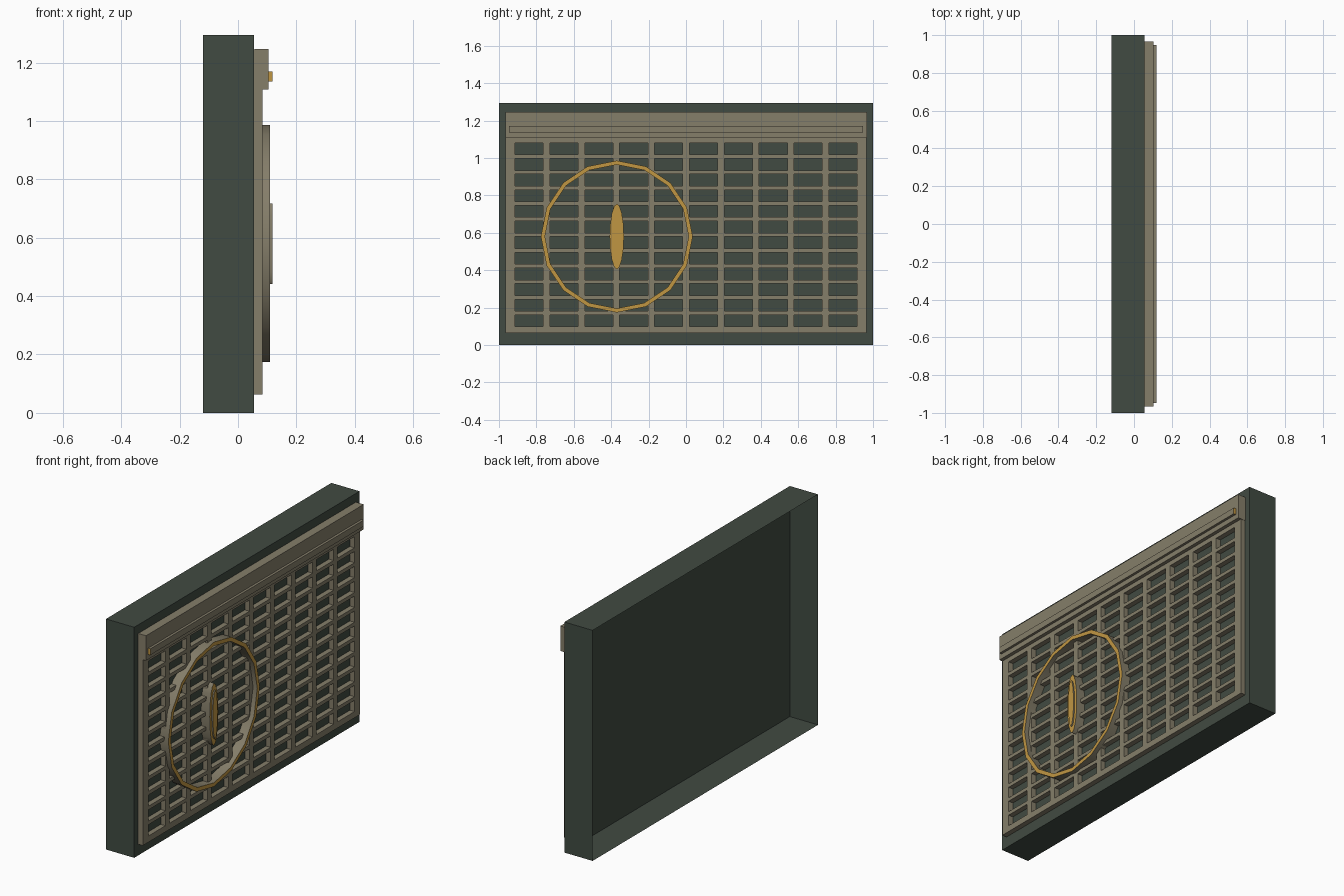
import bpy, bmesh, math

if "Cube" in bpy.data.objects:
    bpy.data.objects.remove(bpy.data.objects["Cube"])


def material(name, rgb):
    m = bpy.data.materials.new(name)
    m.diffuse_color = (*rgb, 1)
    m.use_nodes = True
    m.node_tree.nodes["Principled BSDF"].inputs["Base Color"].default_value = m.diffuse_color
    return m


GREEN = material("dark_green", (0.053, 0.070, 0.054))
KHAKI = material("khaki", (0.235, 0.209, 0.144))
GOLD = material("gold", (0.53, 0.305, 0.055))


def finish(name, bm, mats, smooth=False):
    me = bpy.data.meshes.new(name)
    bm.to_mesh(me)
    bm.free()
    for m in mats:
        me.materials.append(m)
    ob = bpy.data.objects.new(name, me)
    bpy.context.collection.objects.link(ob)
    if smooth:
        bpy.ops.object.select_all(action='DESELECT')
        ob.select_set(True)
        bpy.context.view_layer.objects.active = ob
        bpy.ops.object.shade_smooth_by_angle(angle=math.radians(40))
    return ob


def box_mesh(lo, hi):
    bm = bmesh.new()
    bmesh.ops.create_cube(bm, size=1)
    for v in bm.verts:
        for i in range(3):
            v.co[i] = lo[i] if v.co[i] < 0 else hi[i]
    return bm


# Housing: thin shell, open at the back (-x)
bm = box_mesh((-0.12, -1, 0), (0.055, 1, 1.295))
bm.normal_update()
bmesh.ops.delete(bm, geom=[f for f in bm.faces if f.normal.x < -0.9], context='FACES')
finish("housing", bm, [GREEN])

# Grille: flat lattice of 10 x 12 openings, extruded back to the housing
ys = [-0.965]
for i in range(10):
    ys += [-0.914 + i * 0.1865, -0.764 + i * 0.1865]
ys.append(0.965)
zs = [0.063]
for j in range(12):
    zs += [0.098 + j * 0.0836, 0.161 + j * 0.0836]
zs.append(1.245)
bm = bmesh.new()
grid = [[bm.verts.new((0.084, y, z)) for z in zs] for y in ys]
for i in range(len(ys) - 1):
    for j in range(len(zs) - 1):
        if not (i % 2 and j % 2):
            bm.faces.new((grid[i][j], grid[i + 1][j], grid[i + 1][j + 1], grid[i][j + 1]))
bmesh.ops.delete(bm, geom=[v for v in bm.verts if not v.link_faces], context='VERTS')
rim = [e for e in bm.edges if e.is_boundary]
walls = bmesh.ops.extrude_edge_only(bm, edges=rim)
for v in walls["geom"]:
    if isinstance(v, bmesh.types.BMVert):
        v.co.x = 0.055
bmesh.ops.recalc_face_normals(bm, faces=bm.faces[:])
bm.normal_update()
front = next(f for f in bm.faces if abs(f.normal.x) > 0.9)
if front.normal.x < 0:
    bmesh.ops.reverse_faces(bm, faces=bm.faces[:])
finish("grille", bm, [KHAKI])

# Header rail across the top
finish("header_rail", box_mesh((0.056, -0.965, 1.107), (0.104, 0.967, 1.247)), [KHAKI])

# Trim strip on the header, with gold ends
bm = box_mesh((0.104, -0.947, 1.135), (0.118, 0.947, 1.17))
bm.normal_update()
for f in bm.faces:
    f.material_index = int(abs(f.normal.y) > 0.9)
finish("trim_strip", bm, [KHAKI, GOLD])


def emblem(name, outer, inner, x0, x1, seg=16):
    """Elliptical ring (or disc if inner is None): khaki sides, gold front."""
    bm = bmesh.new()

    def loop(r, x):
        return [bm.verts.new((x, -0.37 + r[0] * math.cos(math.tau * i / seg),
                              0.58 + r[1] * math.sin(math.tau * i / seg))) for i in range(seg)]

    def bridge(a, b, mat):
        for i in range(seg):
            k = (i + 1) % seg
            bm.faces.new((a[i], a[k], b[k], b[i])).material_index = mat

    ob, of = loop(outer, x0), loop(outer, x1)
    bridge(ob, of, 0)
    if inner:
        nf, nb = loop(inner, x1), loop(inner, x0)
        bridge(of, nf, 1)
        bridge(nf, nb, 0)
    else:
        bm.faces.new(of).material_index = 1
    return finish(name, bm, [KHAKI, GOLD], smooth=True)


# Large ring and raised oval in its middle
emblem("ring", (0.406, 0.406), (0.384, 0.384), 0.056, 0.11)
emblem("oval_base", (0.038, 0.175), None, 0.056, 0.11)
emblem("oval_top", (0.021, 0.138), None, 0.11, 0.118)
